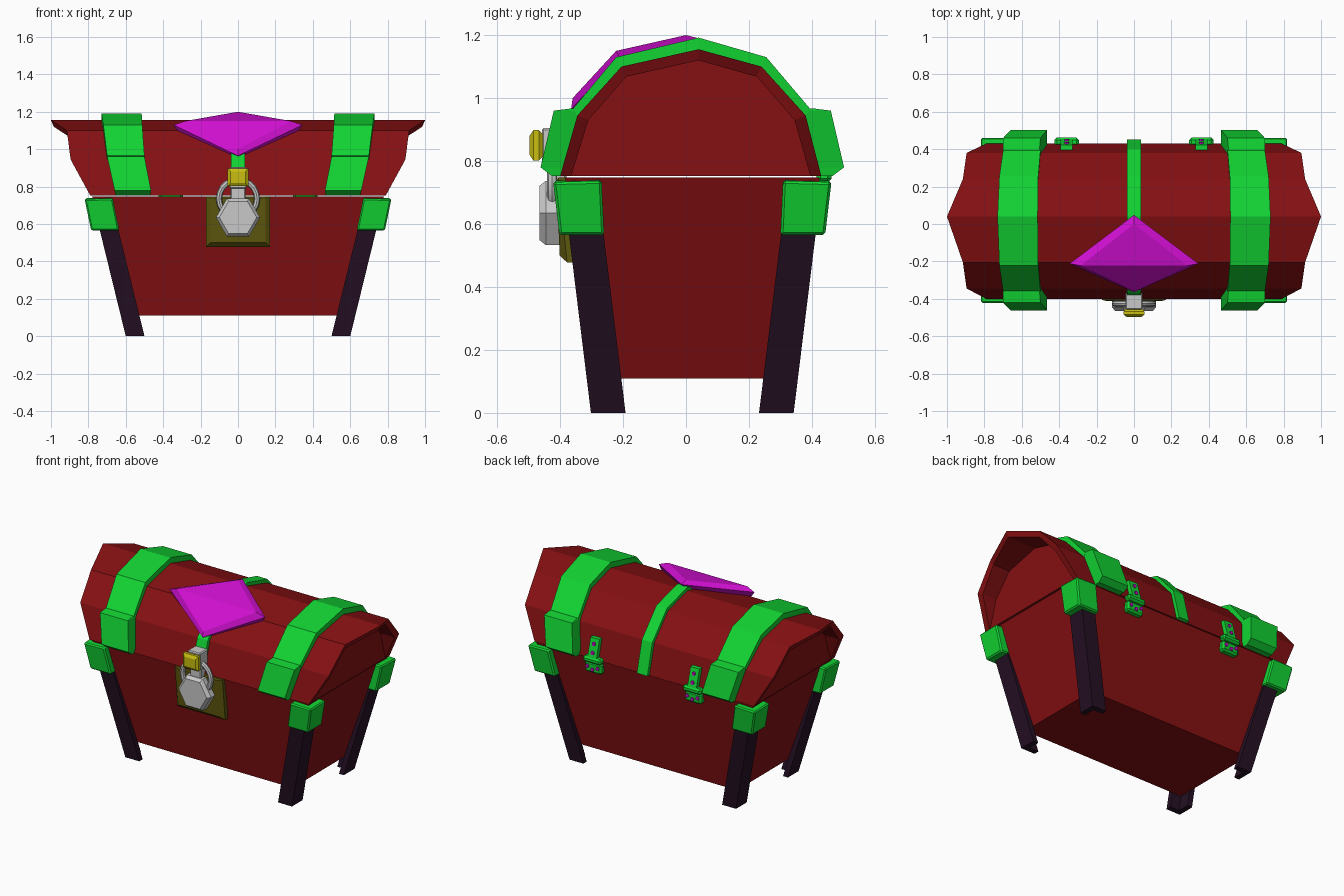
import bpy, bmesh, math
from mathutils import Vector

if "Cube" in bpy.data.objects:
    bpy.data.objects.remove(bpy.data.objects["Cube"])

YC = 0.02  # depth centre of the chest


def material(name, rgb):
    m = bpy.data.materials.new(name)
    m.diffuse_color = (*rgb, 1)
    m.use_nodes = True
    m.node_tree.nodes["Principled BSDF"].inputs["Base Color"].default_value = m.diffuse_color
    return m


RED = material("dark red wood", (0.235, 0.005, 0.006))
PURPLE = material("dark purple leg", (0.018, 0.005, 0.017))
GREEN = material("green metal", (0.006, 0.66, 0.033))
MAGENTA = material("magenta gem", (0.65, 0.005, 0.65))
GREY = material("light grey metal", (0.58, 0.58, 0.58))
OLIVE = material("olive plate", (0.11, 0.095, 0.004))
YELLOW = material("yellow metal", (0.58, 0.52, 0.005))


def finish(bm, name, mat):
    bmesh.ops.recalc_face_normals(bm, faces=bm.faces)
    me = bpy.data.meshes.new(name)
    bm.to_mesh(me)
    bm.free()
    me.materials.append(mat)
    ob = bpy.data.objects.new(name, me)
    bpy.context.collection.objects.link(ob)
    return ob


def loft(name, rings, mat, sx=1, sy=1):
    """Skin a list of equal rings, capping both ends; optional mirroring about the chest centre."""
    bm = bmesh.new()
    vs = [[bm.verts.new((x * sx, YC + (y - YC) * sy, z)) for x, y, z in r] for r in rings]
    n = len(rings[0])
    for a, b in zip(vs, vs[1:]):
        for i in range(n):
            j = (i + 1) % n
            bm.faces.new((a[i], a[j], b[j], b[i]))
    bm.faces.new(vs[0])
    bm.faces.new(vs[-1])
    return finish(bm, name, mat)


def rect(x0, x1, y0, y1, z):
    return [(x0, y0, z), (x1, y0, z), (x1, y1, z), (x0, y1, z)]


def box(name, x0, x1, y0, y1, z0, z1, mat, bevel=0):
    ob = loft(name, [rect(x0, x1, y0, y1, z0), rect(x0, x1, y0, y1, z1)], mat)
    if bevel:
        b = ob.modifiers.new("bevel", 'BEVEL')
        b.width, b.segments = bevel, 1
    return ob


def disc(name, x, z, steps, n, mat, turn=0):
    """Faceted disc facing along y; steps are (y, radius)."""
    rings = [[(x + r * math.cos(turn + math.tau * i / n), y, z + r * math.sin(turn + math.tau * i / n))
              for i in range(n)] for y, r in steps]
    return loft(name, rings, mat)


# Tapered chest body
loft("chest_body", [rect(-0.59, 0.59, YC - 0.30, YC + 0.30, 0.11),
                    rect(-0.78, 0.78, YC - 0.405, YC + 0.405, 0.748)], RED)

# Arched lid with flared ends and a recess inside each rim: (y, z, end x)
LID = [(-0.40, 0.752, 0.79), (-0.345, 0.945, 0.895), (-0.205, 1.10, 0.915), (0.04, 1.155, 1.0),
       (0.24, 1.10, 0.915), (0.38, 0.945, 0.895), (0.43, 0.752, 0.79)]
INNER = [(-0.365, 0.752, 0.788), (-0.31, 0.93, 0.885), (-0.19, 1.068, 0.905), (0.04, 1.12, 0.985),
         (0.225, 1.068, 0.905), (0.345, 0.93, 0.885), (0.395, 0.752, 0.788)]


def lid_ring(profile, s, x=None):
    return [(s * (x or px), y, z) for y, z, px in profile]


loft("lid", [lid_ring(INNER, -1, 0.785), lid_ring(INNER, -1), lid_ring(LID, -1),
             lid_ring(LID, 1), lid_ring(INNER, 1), lid_ring(INNER, 1, 0.785)], RED)


def strap(name, inner, outer, spans, mat, sx=1):
    rings = [[(a, *i), (b, *i), (b, *o), (a, *o)] for i, o, (a, b) in zip(inner, outer, spans)]
    return loft(name, rings, mat, sx)


# Narrow centre strap over the lid
lid_yz = [(y, z) for y, z, _ in LID]
outer_c = [(-0.425, 0.755), (-0.365, 0.955), (-0.215, 1.12), (0.04, 1.177),
           (0.25, 1.12), (0.40, 0.955), (0.452, 0.755)]
strap("centre_strap", lid_yz, outer_c, [(-0.038, 0.038)] * 7, GREEN)

# Wide straps with thick end blocks
outer_w = [(-0.36, 0.965), (-0.222, 1.13), (0.04, 1.192), (0.255, 1.13), (0.395, 0.965)]
spans_w = [(0.50, 0.70), (0.512, 0.72), (0.515, 0.73), (0.512, 0.72), (0.50, 0.70)]
for s, side in ((-1, "left"), (1, "right")):
    strap("wide_strap_" + side, lid_yz[1:6], outer_w, spans_w, GREEN, s)
    for f, end in ((1, "front"), (-1, "back")):
        loft(f"strap_block_{side}_{end}", [
            rect(0.468, 0.655, -0.425, -0.38, 0.752), rect(0.465, 0.66, -0.462, -0.38, 0.78),
            rect(0.50, 0.70, -0.42, -0.32, 0.96), rect(0.505, 0.70, -0.365, -0.32, 0.967)],
            GREEN, s, f)

        # Splayed angle-section legs and their metal corner caps
        def leg_ring(z):
            x, y = 0.60 + 0.245 * z, -0.302 - 0.123 * z
            w, d, t = 0.10, 0.11, 0.035
            return [(x, y, z), (x - w, y, z), (x - w, y + t, z), (x - t, y + t, z),
                    (x - t, y + d, z), (x, y + d, z)]

        loft(f"leg_{side}_{end}", [leg_ring(0), leg_ring(0.66)], PURPLE, s, f)
        cap = loft(f"corner_cap_{side}_{end}", [
            rect(0.635, 0.785, -0.402, -0.26, 0.565),
            [(0.67, -0.422, 0.737), (0.82, -0.422, 0.733), (0.82, -0.268, 0.737), (0.67, -0.268, 0.747)]],
            GREEN, s, f)
        b = cap.modifiers.new("bevel", 'BEVEL')
        b.width, b.segments = 0.008, 1

    # Back hinges with rivets
    hx = s * 0.36
    box("hinge_lower_" + side, hx - 0.06, hx + 0.06, 0.39, 0.448, 0.665, 0.735, GREEN, 0.012)
    box("hinge_barrel_" + side, hx - 0.065, hx + 0.065, 0.415, 0.462, 0.732, 0.772, GREEN, 0.012)
    loft("hinge_upper_" + side, [rect(hx - 0.032, hx + 0.032, 0.40, 0.455, 0.765),
                                 rect(hx - 0.032, hx + 0.032, 0.37, 0.422, 0.885)], GREEN)
    for k, (dx, y, z) in enumerate([(-0.037, 0.448, 0.705), (0.037, 0.448, 0.705), (0, 0.448, 0.69),
                                    (0, 0.447, 0.797), (0, 0.432, 0.85)]):
        disc(f"hinge_rivet_{side}_{k}", hx + dx, z, [(y - 0.01, 0.014), (y + 0.007, 0.011)], 8, MAGENTA)

# Diamond ornament, creased from side to side so that it follows the lid
base = [(0, 0.02, 1.155), (0.325, -0.21, 1.10), (0, -0.345, 0.955), (-0.325, -0.21, 1.10)]
rim = [(0, 0.048, 1.188), (0.345, -0.212, 1.13), (0, -0.365, 0.965), (-0.345, -0.212, 1.13)]
top = [(0, 0.0, 1.2), (0.285, -0.222, 1.15), (0, -0.36, 1.0), (-0.285, -0.222, 1.15)]
bm = bmesh.new()
rows = [[bm.verts.new(p) for p in r] for r in (base, rim, top)]
for a, b in zip(rows, rows[1:]):
    for i in range(4):
        j = (i + 1) % 4
        bm.faces.new((a[i], a[j], b[j], b[i]))
for r in (rows[0], rows[2]):
    bm.faces.new((r[0], r[1], r[3]))
    bm.faces.new((r[1], r[2], r[3]))
finish(bm, "diamond_ornament", MAGENTA)

# Lock plate with chamfered edge
bm = bmesh.new()
rings = [[(-0.172, -0.35, 0.478), (0.172, -0.35, 0.478), (0.172, -0.37, 0.747), (-0.172, -0.37, 0.747)],
         [(-0.172, -0.378, 0.478), (0.172, -0.378, 0.478), (0.172, -0.405, 0.747), (-0.172, -0.405, 0.747)],
         [(-0.148, -0.401, 0.50), (0.148, -0.401, 0.50), (0.148, -0.412, 0.74), (-0.148, -0.412, 0.74)]]
bm.free()
loft("lock_plate", rings, OLIVE)

# Padlock: hexagonal body, shackle, hasp and catch
disc("padlock_body", 0, 0.635, [(-0.39, 0.118), (-0.445, 0.118), (-0.465, 0.10)], 6, GREY)
bpy.ops.mesh.primitive_torus_add(major_radius=0.102, minor_radius=0.016, major_segments=20,
                                 minor_segments=8, location=(0, -0.425, 0.735),
                                 rotation=(math.pi / 2, 0, 0))
shackle = bpy.context.object
shackle.name = "padlock_shackle"
shackle.data.materials.append(GREY)
bpy.ops.object.shade_smooth_by_angle()
box("hasp", -0.045, 0.045, -0.458, -0.37, 0.79, 0.905, GREY, 0.006)
box("hasp_tongue", -0.04, 0.04, -0.44, -0.38, 0.67, 0.80, GREY, 0.006)
loft("catch", [[(x, y, z) for x, y, z in ((-w, y, 0.85 - h), (w, y, 0.85 - h), (w, y, 0.85 + h), (-w, y, 0.85 + h))]
               for y, w, h in ((-0.455, 0.045, 0.035), (-0.467, 0.055, 0.048),
                               (-0.485, 0.055, 0.048), (-0.497, 0.04, 0.03))], YELLOW)
